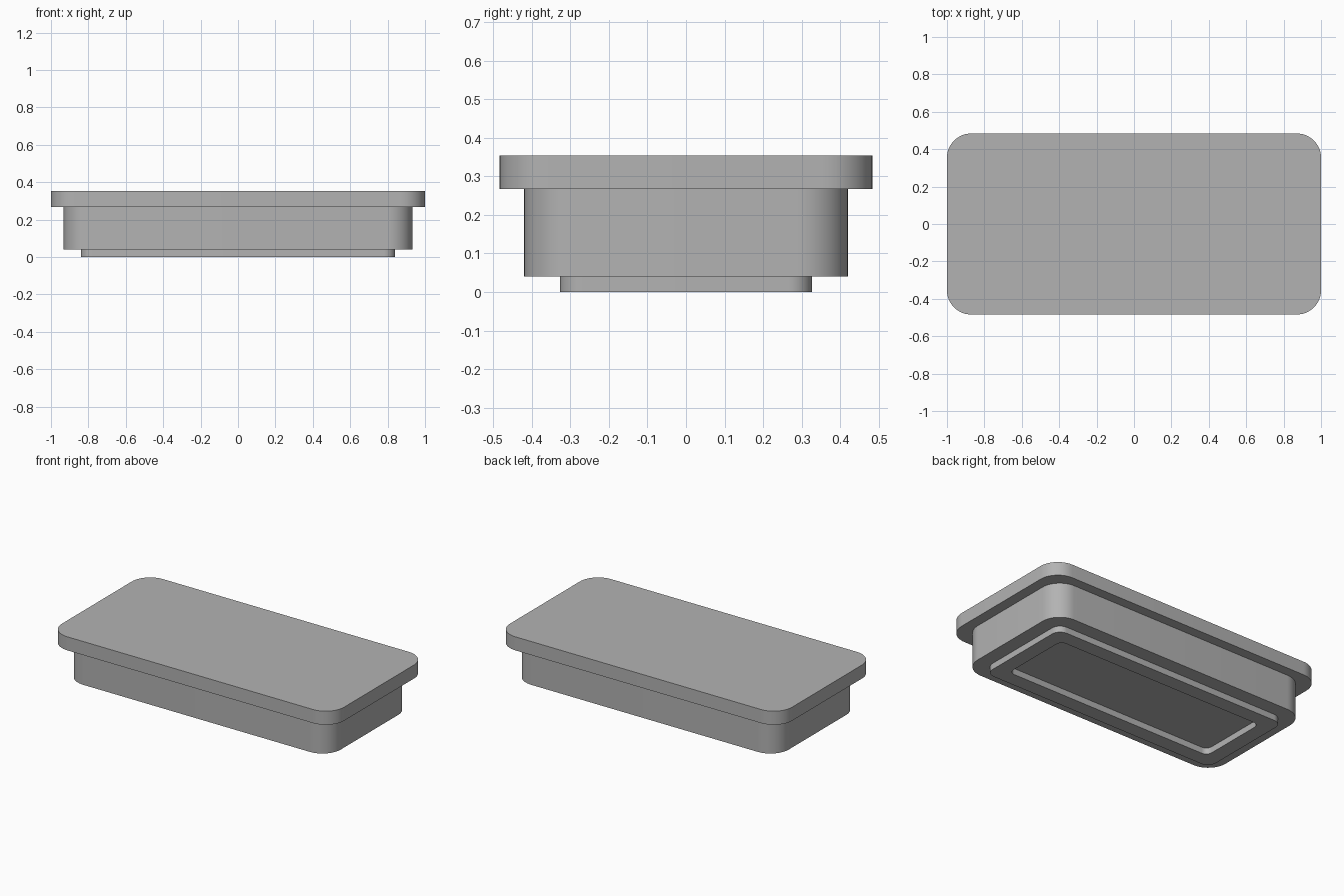
import bpy, bmesh, math

cube = bpy.data.objects.get("Cube")
if cube:
    bpy.data.objects.remove(cube, do_unlink=True)

grey = bpy.data.materials.new("plain grey")
grey.use_nodes = True
colour = (0.45, 0.45, 0.45, 1)
grey.diffuse_color = colour
grey.node_tree.nodes["Principled BSDF"].inputs["Base Color"].default_value = colour


def outline(hx, hy, r, steps=12):
    """Rounded rectangle, counter-clockwise."""
    points = []
    for i, (sx, sy) in enumerate([(1, 1), (-1, 1), (-1, -1), (1, -1)]):
        for k in range(steps + 1):
            a = math.pi / 2 * (i + k / steps)
            points.append((sx * (hx - r) + r * math.cos(a),
                           sy * (hy - r) + r * math.sin(a)))
    return points


# Rounded loops (half x, half y, corner radius, z) from recess floor to lid top
loops = [
    (0.745, 0.232, 0.04, 0.04),   # recess floor
    (0.745, 0.232, 0.04, 0.0),    # inner rim of foot
    (0.84, 0.327, 0.06, 0.0),     # outer rim of foot
    (0.84, 0.327, 0.06, 0.04),    # foot meets body
    (0.932, 0.42, 0.13, 0.04),    # body bottom
    (0.932, 0.42, 0.13, 0.267),   # body meets lid
    (1.0, 0.484, 0.13, 0.267),    # lid underside
    (1.0, 0.484, 0.13, 0.354),    # lid top
]

bm = bmesh.new()
rings = [[bm.verts.new((x, y, z)) for x, y in outline(hx, hy, r)]
         for hx, hy, r, z in loops]
for low, high in zip(rings, rings[1:]):
    for i in range(len(low)):
        j = (i + 1) % len(low)
        bm.faces.new((low[i], low[j], high[j], high[i]))
bm.faces.new(rings[0][::-1])
bm.faces.new(rings[-1])
bmesh.ops.recalc_face_normals(bm, faces=bm.faces)

mesh = bpy.data.meshes.new("lidded_tray")
bm.to_mesh(mesh)
bm.free()
mesh.materials.append(grey)
tray = bpy.data.objects.new("lidded_tray", mesh)
bpy.context.collection.objects.link(tray)

# Smooth corners, crisp steps
bpy.ops.object.select_all(action="DESELECT")
tray.select_set(True)
bpy.context.view_layer.objects.active = tray
bpy.ops.object.shade_smooth_by_angle(angle=math.radians(30))
